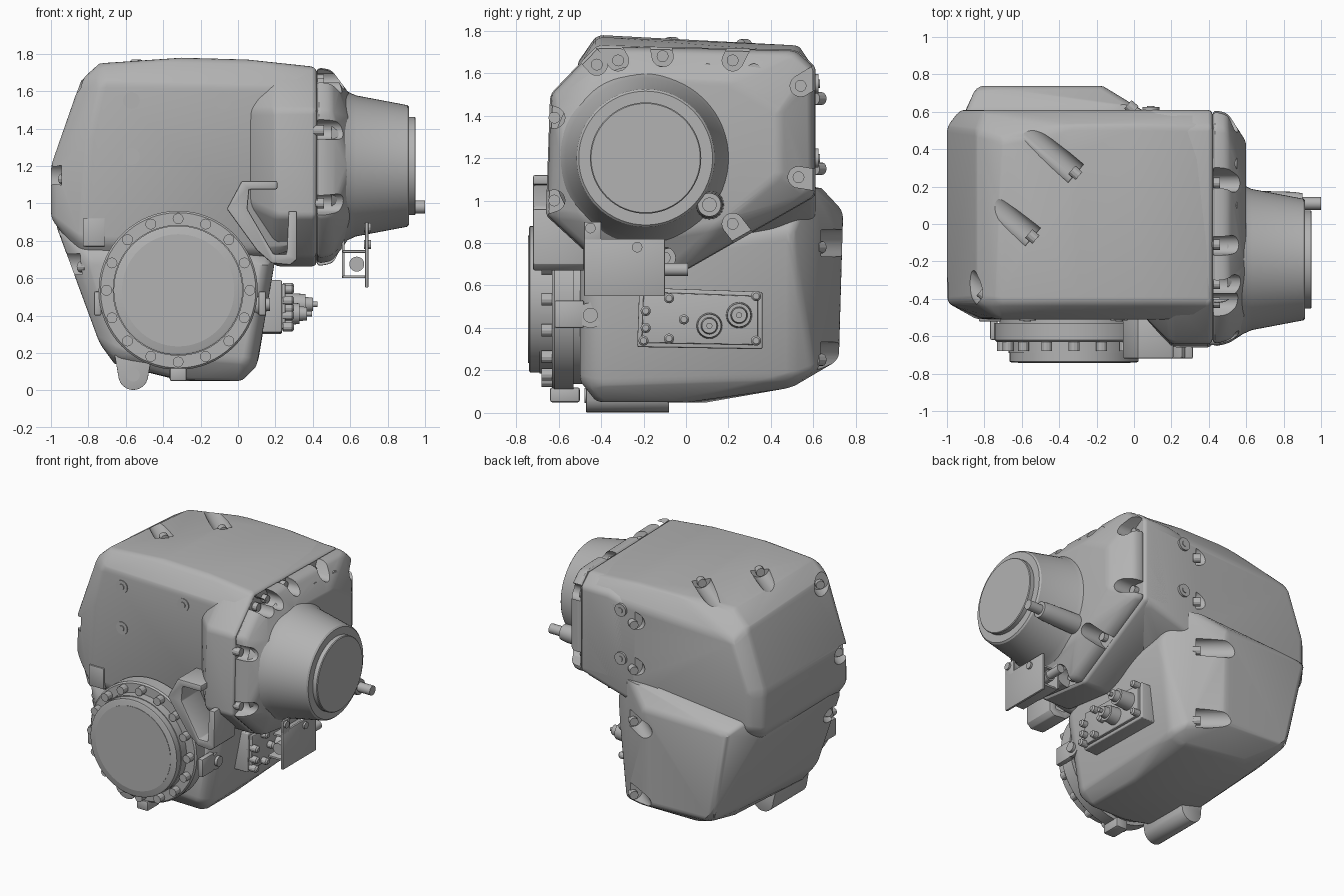
import bpy, bmesh, math
from mathutils import Vector

if "Cube" in bpy.data.objects:
    bpy.data.objects.remove(bpy.data.objects["Cube"])

grey = bpy.data.materials.new("cast_grey")
grey.use_nodes = True
grey.diffuse_color = (0.45, 0.45, 0.45, 1)
grey.node_tree.nodes["Principled BSDF"].inputs["Base Color"].default_value = (0.45, 0.45, 0.45, 1)


def finish(name, bm, bevel=0, segments=3, cutters=(), limit=14):
    """Turn a bmesh into a bevelled, cut and shaded object."""
    bmesh.ops.recalc_face_normals(bm, faces=bm.faces)
    mesh = bpy.data.meshes.new(name)
    bm.to_mesh(mesh)
    bm.free()
    mesh.materials.append(grey)
    ob = bpy.data.objects.new(name, mesh)
    bpy.context.collection.objects.link(ob)
    if bevel:
        m = ob.modifiers.new("bevel", "BEVEL")
        m.width, m.segments = bevel, segments
        m.limit_method, m.angle_limit = "ANGLE", math.radians(limit)
    for c in cutters:
        m = ob.modifiers.new("cut", "BOOLEAN")
        m.operation, m.object, m.solver = "DIFFERENCE", c, "EXACT"
    bpy.ops.object.select_all(action="DESELECT")
    bpy.context.view_layer.objects.active = ob
    ob.select_set(True)
    for m in list(ob.modifiers):
        bpy.ops.object.modifier_apply(modifier=m.name)
    bpy.ops.object.shade_smooth_by_angle(angle=math.radians(28))
    return ob


def hull(name, points, bevel=0, **kw):
    """Convex block through the given points."""
    bm = bmesh.new()
    vs = [bm.verts.new(p) for p in points]
    res = bmesh.ops.convex_hull(bm, input=vs)
    junk = {g for k in ("geom_interior", "geom_unused") for g in res[k]}
    bmesh.ops.delete(bm, geom=[g for g in junk if isinstance(g, bmesh.types.BMVert)], context="VERTS")
    bmesh.ops.dissolve_limit(bm, angle_limit=math.radians(3), verts=bm.verts, edges=bm.edges)
    return finish(name, bm, bevel, **kw)


def ring(center, axis, r, n=24):
    """Points of a circle around an axis."""
    q = Vector(axis).to_track_quat("Z", "Y")
    c = Vector(center)
    return [c + q @ Vector((r * math.cos(a), r * math.sin(a), 0))
            for a in (math.tau * i / n for i in range(n))]


def turned(name, start, axis, steps, n=24):
    """Turned part: steps of (distance along axis, radius)."""
    bm = bmesh.new()
    d = Vector(axis).normalized()
    rows = [[bm.verts.new(p) for p in ring(Vector(start) + d * t, d, r, n)] for t, r in steps]
    for a, b in zip(rows, rows[1:]):
        for i in range(n):
            bm.faces.new((a[i], a[(i + 1) % n], b[(i + 1) % n], b[i]))
    bm.faces.new(rows[0])
    bm.faces.new(rows[-1])
    return finish(name, bm)


def box(name, lo, hi, bevel=0.0):
    pts = [(x, y, z) for x in (lo[0], hi[0]) for y in (lo[1], hi[1]) for z in (lo[2], hi[2])]
    return hull(name, pts, bevel, segments=2)


def extrude_y(name, profile, y0, y1, bevel=0.0):
    """Front-view profile pushed along y."""
    bm = bmesh.new()
    face = bm.faces.new([bm.verts.new((x, y0, z)) for x, z in profile])
    out = bmesh.ops.extrude_face_region(bm, geom=[face])["geom"]
    bmesh.ops.translate(bm, vec=(0, y1 - y0, 0), verts=[v for v in out if isinstance(v, bmesh.types.BMVert)])
    return finish(name, bm, bevel, segments=2)


X, FRONT = Vector((1, 0, 0)), Vector((0, -1, 0))
OUT = Vector((-0.76, 0.65, 0))       # normal of the diagonal cover seam

# Pocket cutters along the diagonal seam, with their bolts
seats = [((-0.31, 0.27, 1.75), 0.05), ((-0.54, -0.07, 1.76), 0.05)]
seats += [((-0.01, 0.62, z), 0.0) for z in (1.5, 1.17, 0.8, 0.27)]
seats += [((-0.92, -0.42, 1.15), 0.0), ((-0.82, -0.44, 0.68), 0.0), ((-0.8, -0.38, 1.62), 0.0)]
seam_cutters = []
for p, rise in seats:
    p, d = Vector(p), OUT + Vector((0, 0, rise))
    seam_cutters.append(hull("seam_pocket_cutter", ring(p, d, 0.065) + ring(p + d * 0.5, d, 0.065)))
    turned("seam_bolt", p - OUT * 0.02 - Vector((0, 0, 0.02)), OUT, [(0, 0.03), (0.05, 0.03)], 12)

# Main housing, upper and lower chunks
hull("upper_housing", [
    (-.74, -.42, 1.75), (-.3, -.42, 1.78), (.05, -.42, 1.77), (.42, -.42, 1.73), (.42, .52, 1.70),
    (0, .53, 1.73), (-.35, .53, 1.73), (-.7, .45, 1.71),
    (-.84, -.51, .8), (-.8, -.51, 1.35), (-.73, -.51, 1.65), (.42, -.51, 1.62), (.3, -.51, .75),
    (-1, -.42, .92), (-1, -.42, 1.2), (-1, .52, .92), (-1, .52, 1.2), (-.84, -.42, 1.66), (-.84, .5, 1.62),
    (-.93, .61, .95), (-.93, .61, 1.2), (-.8, .61, 1.56), (.42, .61, 1.62), (.42, .61, 1.02), (0, .61, .9),
    (-.82, -.42, .68), (-.82, .45, .7), (.15, -.42, .7), (.15, .4, .85)], 0.03, cutters=seam_cutters)
hull("lower_housing", [
    (.02, -.42, .05), (-.3, -.42, .055), (-.66, -.42, .14), (.02, 0, .05), (-.3, .1, .05), (-.6, .3, .13),
    (0, .5, .12), (-.5, .55, .15), (.1, -.42, .13), (.11, .5, .16), (.2, -.42, .7), (.2, .5, .85),
    (.05, -.5, .15), (.15, -.5, .7), (-.65, -.5, .2), (-.8, -.5, .7), (-.74, -.45, .25), (-.74, .45, .27),
    (-.84, -.45, .7), (-.95, .5, .85), (-.98, -.4, .9), (-.84, .74, .94), (-.17, .74, .95),
    (-.7, .72, .27), (-.17, .72, .25), (.06, .6, 1.1), (.06, .6, .2), (-.9, .6, 1.0)], 0.03, cutters=seam_cutters)

# Neck leading to the output flange
octagon = [(-.42, 1.73), (-.64, 1.5), (-.66, .93), (-.42, .71), (-.02, .66), (.61, 1.02), (.61, 1.63), (.52, 1.71)]
neck = [(x, y, z) for x in (.2, .42) for y, z in octagon]
neck += [(.05, max(y, -.49), min(max(z, 1.0), 1.6)) for y, z in octagon]
hull("flange_neck", neck, 0.025)

# Output cover with pockets around its rim
rim = [(-.42, 1.64), (-.32, 1.66), (-.11, 1.68), (.22, 1.66), (.54, 1.54),
       (.53, 1.11), (.22, .89), (-.1, .73), (-.62, 1.39), (-.62, 1.0)]
rim_cutters = []
for y, z in rim:
    c = Vector((.425, y, z))
    away = Vector((0, y + .02, z - 1.2)).normalized() * 0.14
    pts = [q + s + t for q in ring(c, X, .05, 20) for s in (Vector(), away) for t in (Vector(), X * .4)]
    rim_cutters.append(hull("rim_pocket_cutter", pts))
    turned("rim_bolt", c - X * .02, X, [(0, .028), (.055, .028)], 12)
cover = [(x, -.02 + (y + .02) * s, 1.2 + (z - 1.2) * s) for x, s in ((.42, 1), (.5, .975)) for y, z in octagon]
cover += [(.6, y, z) for y, z in ((-.48, 1.45), (-.58, 1.2), (-.48, .92), (-.19, .82), (.15, .88),
                                  (.44, 1.12), (.44, 1.42), (.2, 1.56), (-.25, 1.58))]
hull("output_cover", cover, 0.025, cutters=rim_cutters)
for c in seam_cutters + rim_cutters:
    bpy.data.objects.remove(c)

# Output cone, end disc and locating pin
turned("output_cone", (.5, -.19, 1.2), X, [(0, .44), (.09, .395), (.13, .377), (.405, .325), (.415, .315)], 64)
turned("output_end_disc", (.9, -.19, 1.2), X, [(0, .262), (.045, .262), (.05, .257)], 64)
turned("pin_boss", (.55, .11, .98), X, [(0, .07), (.3, .062), (.35, .055)])
turned("locating_pin", (.88, .11, .98), X, [(0, .034), (.12, .034)])

# Round input flange on the front with its bolt ring
hub = Vector((-.32, -.45, .535))
turned("input_flange", hub, FRONT, [(0, .40), (.08, .40), (.08, .425), (.17, .425), (.18, .415)], 64)
turned("input_collar", hub, FRONT, [(.1, .35), (.24, .35), (.24, .345), (.285, .345), (.29, .335)], 64)
turned("input_disc", hub, FRONT, [(.2, .30), (.293, .30)], 64)
for p in ring(hub + FRONT * .17, FRONT, .383, 16):
    turned("flange_bolt", p, FRONT, [(0, .029), (.06, .029)], 12)

# Clips around the input flange
box("bottom_clip", (-.365, -.64, .05), (-.275, -.5, .12), .01)
for x in (-.77, .11):
    box("side_clip", (x, -.62, .4), (x + .04, -.48, .53), .01)
box("left_step", (-.83, -.52, .77), (-.71, -.4, .92), .005)
turned("speed_sensor", (.05, -.45, .46), X, [(0, .06), (.1, .06), (.1, .035), (.12, .035)])

# Foot lug under the housing
lug = [p for y in (-.47, -.08) for p in ring((-.56, y, .082), FRONT, .08)]
hull("foot_lug", lug + [(x, y, .25) for x in (-.67, -.45) for y in (-.47, -.1)], 0.008, segments=2, limit=40)
turned("foot_lug_plug", (-.56, -.46, .082), FRONT, [(0, .035), (.018, .035)])

# Claw bracket at the front corner
extrude_y("claw_bracket", [
    (-.06, .97), (.02, 1.12), (.21, 1.12), (.21, 1.075), (.06, 1.075), (.05, .97), (.19, .73), (.26, .73),
    (.27, .96), (.315, .96), (.315, .7), (.28, .67), (.18, .68), (.1, .75)], -.72, -.48, 0.008)

# Screw plugs on the front, the back and the cover
for x, z in ((-.57, 1.55), (-.08, 1.55), (-.57, 1.25)):
    turned("front_plug", (x, -.5, z), FRONT, [(0, .045), (.016, .045), (.016, .02), (.022, .02)])
for z in (1.55, 1.2):
    turned("back_plug", (.09, .6, z), -FRONT, [(0, .045), (.025, .045), (.025, .02), (.03, .02)])
for y in (.1, .32):
    turned("cover_plug", (.44, y, 1.61), X, [(0, .035), (.11, .035)])

# Valve block on the output side
hull("valve_block", [(x, y, z) for x in (.08, .235) for y, z in ((-.23, .31), (-.22, .59), (.36, .57), (.36, .30))], 0.01)
hull("valve_plate", [(x, y, z) for x in (.22, .255) for y, z in ((-.21, .33), (-.2, .57), (.34, .55), (.34, .32))], 0.005)
for y, z in ((-.2, .34), (-.19, .40), (-.19, .48), (-.08, .54), (-.01, .44), (-.08, .35), (.33, .34), (.33, .55)):
    turned("valve_bolt", (.24, y, z), X, [(0, .024), (.05, .024), (.06, .015)], 12)
for y, z, top in ((.11, .41, .09), (.25, .46, .12)):
    turned("valve_port", (.24, y, z), X, [(0, .062), (top, .055), (top, .04), (top + .04, .035),
                                         (top + .04, .014), (top + .065, .014)])

# Connector bracket hanging below the cover
box("bracket_plate", (.68, -.48, .55), (.697, -.1, .82), .004)
box("bracket_tab", (.68, -.48, .8), (.697, -.4, .9), .004)
box("bracket_lower_arm", (.56, -.46, .6), (.69, -.12, .615), .003)
box("bracket_upper_arm", (.56, -.4, .735), (.69, -.12, .75), .003)
box("bracket_back", (.555, -.3, .6), (.57, -.1, .86), .003)
turned("bracket_connector", (.635, -.45, .675), -FRONT, [(0, .04), (.35, .04), (.35, .03), (.46, .03)])
for y, z in ((-.45, .87), (-.23, .78)):
    turned("bracket_screw", (.675, y, z), X, [(0, .025), (.035, .025)], 12)
